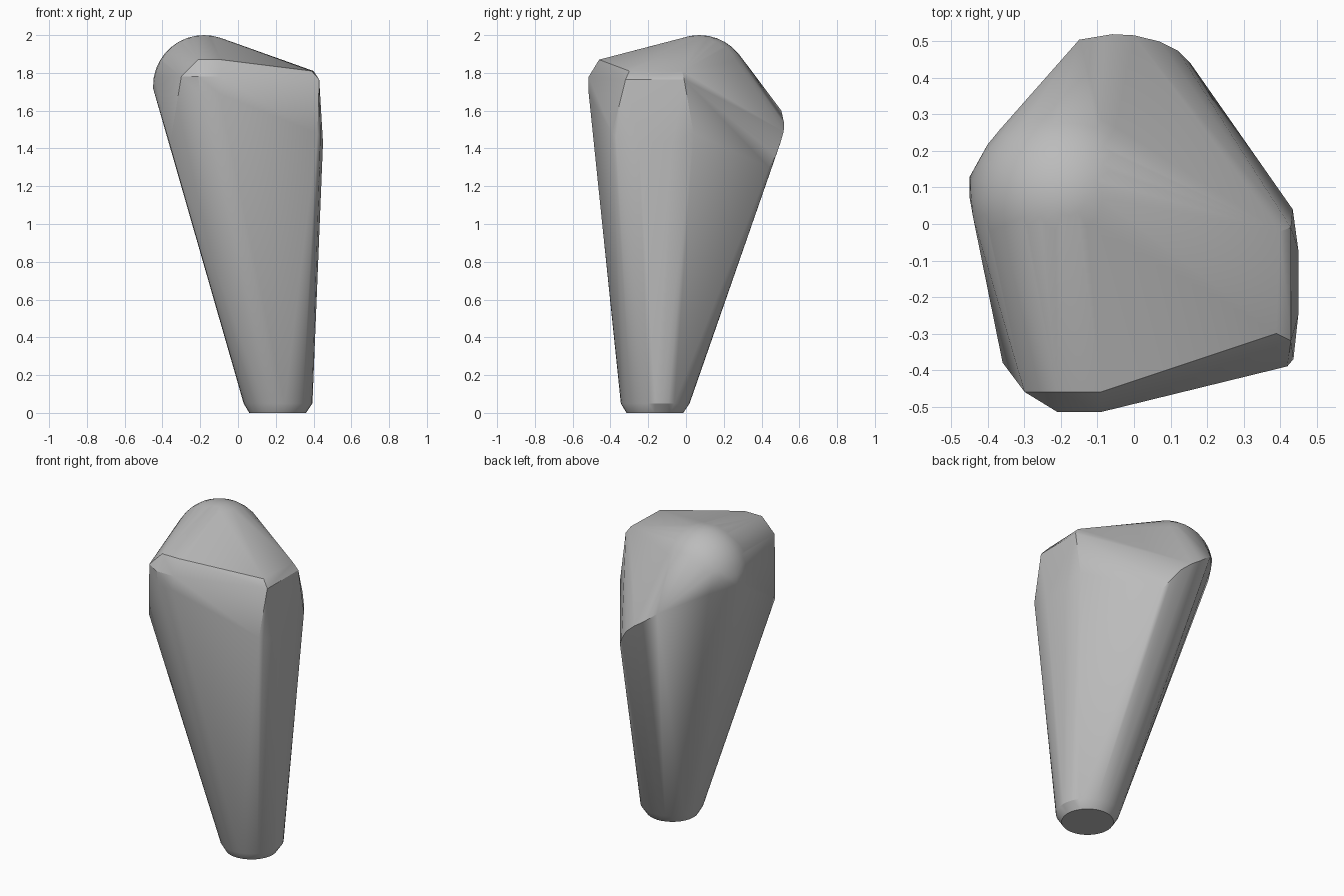
import bpy
import bmesh
import math
from mathutils import Vector

cube = bpy.data.objects.get("Cube")
if cube:
    bpy.data.objects.remove(cube)

stone = bpy.data.materials.new("plain grey")
stone.use_nodes = True
stone.diffuse_color = (0.5, 0.5, 0.5, 1)
stone.node_tree.nodes["Principled BSDF"].inputs["Base Color"].default_value = (0.5, 0.5, 0.5, 1)


def ring(x, y, z, radius, count=32):
    """Points of a level circle."""
    turns = [math.tau * i / count for i in range(count)]
    return [(x + radius * math.cos(a), y + radius * math.sin(a), z) for a in turns]


# Round, bevelled foot
points = ring(0.21, -0.165, 0, 0.15) + ring(0.212, -0.163, 0.05, 0.182)

# Rounded crown
crown, crown_radius = Vector((-0.18, 0.07, 1.73)), 0.27
for step in range(1, 9):
    tilt = math.radians(10 * step)
    points += ring(crown.x, crown.y, crown.z + crown_radius * math.sin(tilt),
                   crown_radius * math.cos(tilt))
points.append(crown + Vector((0, 0, crown_radius)))

# Curved overhanging edge of the back
points += [(0.155, 0.44, 1.3), (0.12, 0.475, 1.36), (0.07, 0.5, 1.43), (0, 0.517, 1.49),
           (-0.06, 0.52, 1.53), (-0.15, 0.505, 1.6), (-0.35, 0.27, 1.69),
           (-0.45, 0.13, 1.72), (-0.45, 0.07, 1.72)]

# Left flank plate with chamfered top
points += [(0.43, -0.32, 1.765), (0.43, -0.01, 1.765), (0.435, 0.04, 1.48),
           (0.437, -0.37, 1.46), (0.45, -0.07, 1.43), (0.45, -0.25, 1.43),
           (0.4, -0.02, 1.81), (0.39, -0.3, 1.81), (0.42, -0.39, 1.48)]

# Blunt front brow and right shoulder
points += [(-0.3, -0.46, 1.78), (-0.21, -0.46, 1.87), (-0.09, -0.46, 1.87),
           (-0.21, -0.515, 1.78), (-0.09, -0.515, 1.78), (-0.2, -0.515, 1.69),
           (-0.1, -0.515, 1.69), (-0.36, -0.38, 1.42)]

# Wrap the outline points into one solid
bm = bmesh.new()
for p in points:
    bm.verts.new(p)
hull = bmesh.ops.convex_hull(bm, input=bm.verts[:])
loose = {g for g in hull["geom_interior"] + hull["geom_unused"] if isinstance(g, bmesh.types.BMVert)}
bmesh.ops.delete(bm, geom=list(loose), context="VERTS")
bmesh.ops.dissolve_limit(bm, angle_limit=math.radians(1), verts=bm.verts[:], edges=bm.edges[:])
bmesh.ops.recalc_face_normals(bm, faces=bm.faces[:])
mesh = bpy.data.meshes.new("tapered_stone")
bm.to_mesh(mesh)
bm.free()
mesh.materials.append(stone)

body = bpy.data.objects.new("tapered_stone", mesh)
bpy.context.collection.objects.link(body)
bpy.context.view_layer.objects.active = body
body.select_set(True)
bpy.ops.object.shade_smooth_by_angle(angle=math.radians(30))
